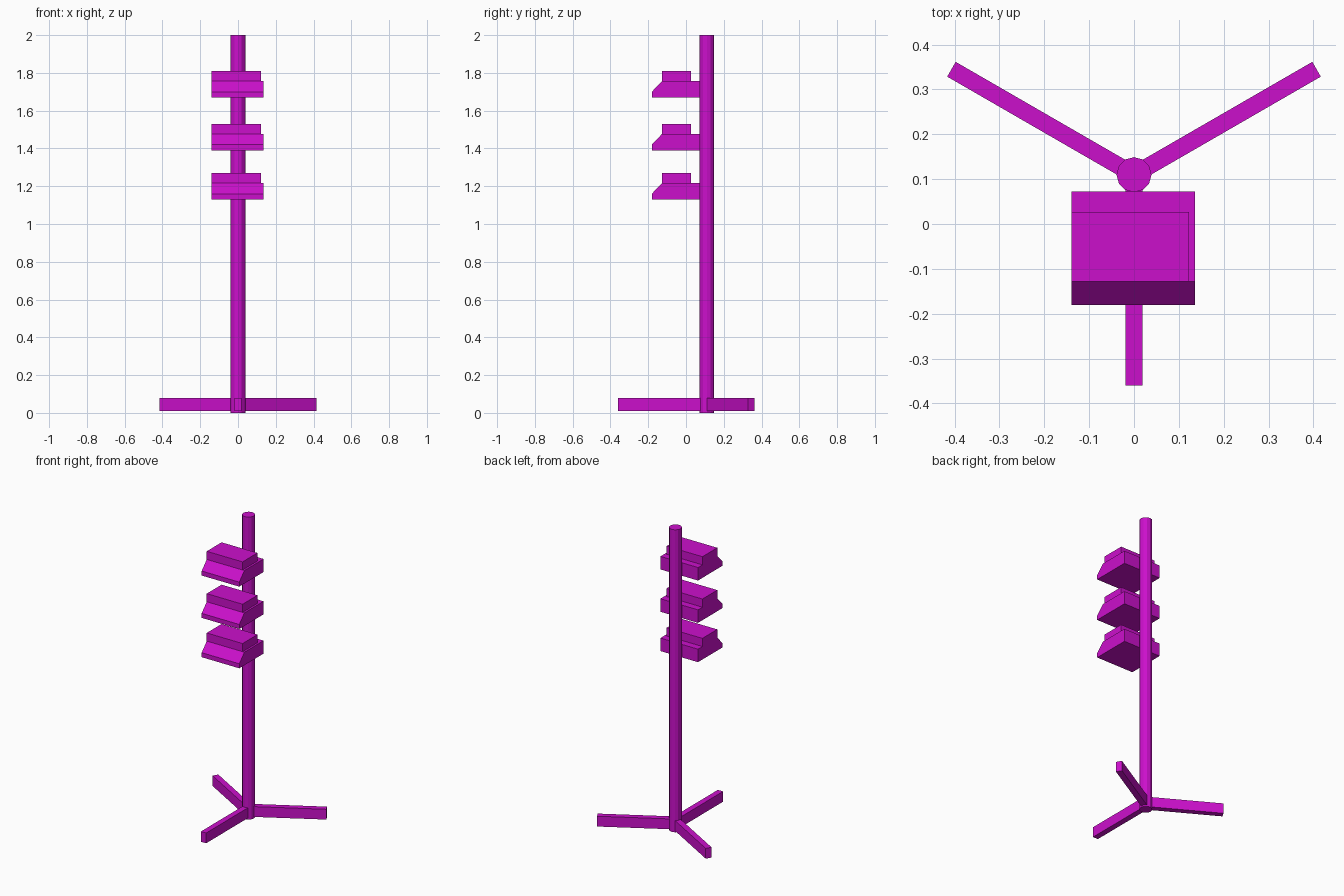
import bpy, bmesh, math
from mathutils import Matrix, Vector

if "Cube" in bpy.data.objects:
    bpy.data.objects.remove(bpy.data.objects["Cube"])

magenta = bpy.data.materials.new("magenta")
magenta.diffuse_color = (0.6, 0.005, 0.6, 1)
magenta.use_nodes = True
magenta.node_tree.nodes["Principled BSDF"].inputs["Base Color"].default_value = magenta.diffuse_color

POLE_Y = 0.11


def finish(name, bm):
    bmesh.ops.recalc_face_normals(bm, faces=bm.faces)
    mesh = bpy.data.meshes.new(name)
    bm.to_mesh(mesh)
    bm.free()
    mesh.materials.append(magenta)
    obj = bpy.data.objects.new(name, mesh)
    bpy.context.collection.objects.link(obj)
    return obj


def extrude_profile(name, profile, x0, x1, z):
    """Extrude a closed (y, z) profile along x."""
    bm = bmesh.new()
    face = bm.faces.new([bm.verts.new((x0, py, z + pz)) for py, pz in profile])
    ext = bmesh.ops.extrude_face_region(bm, geom=[face])
    moved = [v for v in ext["geom"] if isinstance(v, bmesh.types.BMVert)]
    bmesh.ops.translate(bm, verts=moved, vec=(x1 - x0, 0, 0))
    return finish(name, bm)


# Upright pole
bm = bmesh.new()
bmesh.ops.create_cone(bm, cap_ends=True, segments=12, radius1=0.039,
                      radius2=0.039, depth=2,
                      matrix=Matrix.Translation((0, POLE_Y, 1)))
finish("pole", bm)

# Three feet radiating from the pole
for name, angle in (("front_foot", -90), ("right_foot", 30), ("left_foot", 150)):
    bm = bmesh.new()
    bmesh.ops.create_cube(bm, size=1)
    bmesh.ops.scale(bm, verts=bm.verts, vec=(0.47, 0.038, 0.068))
    bmesh.ops.translate(bm, verts=bm.verts, vec=(0.235, 0, 0.044))
    foot = finish(name, bm)
    foot.rotation_euler.z = math.radians(angle)
    foot.location = Vector((0, POLE_Y, 0))

# Three stacked housings: sloped-front body with a smaller box on top
body = [(0.073, 0), (-0.181, 0), (-0.181, 0.03), (-0.128, 0.086), (0.073, 0.086)]
cap = [(0.027, 0.086), (-0.128, 0.086), (-0.128, 0.14), (0.027, 0.14)]
for level, z in (("lower", 1.13), ("middle", 1.39), ("upper", 1.67)):
    extrude_profile(level + "_housing", body, -0.139, 0.136, z)
    extrude_profile(level + "_housing_cap", cap, -0.139, 0.123, z)
